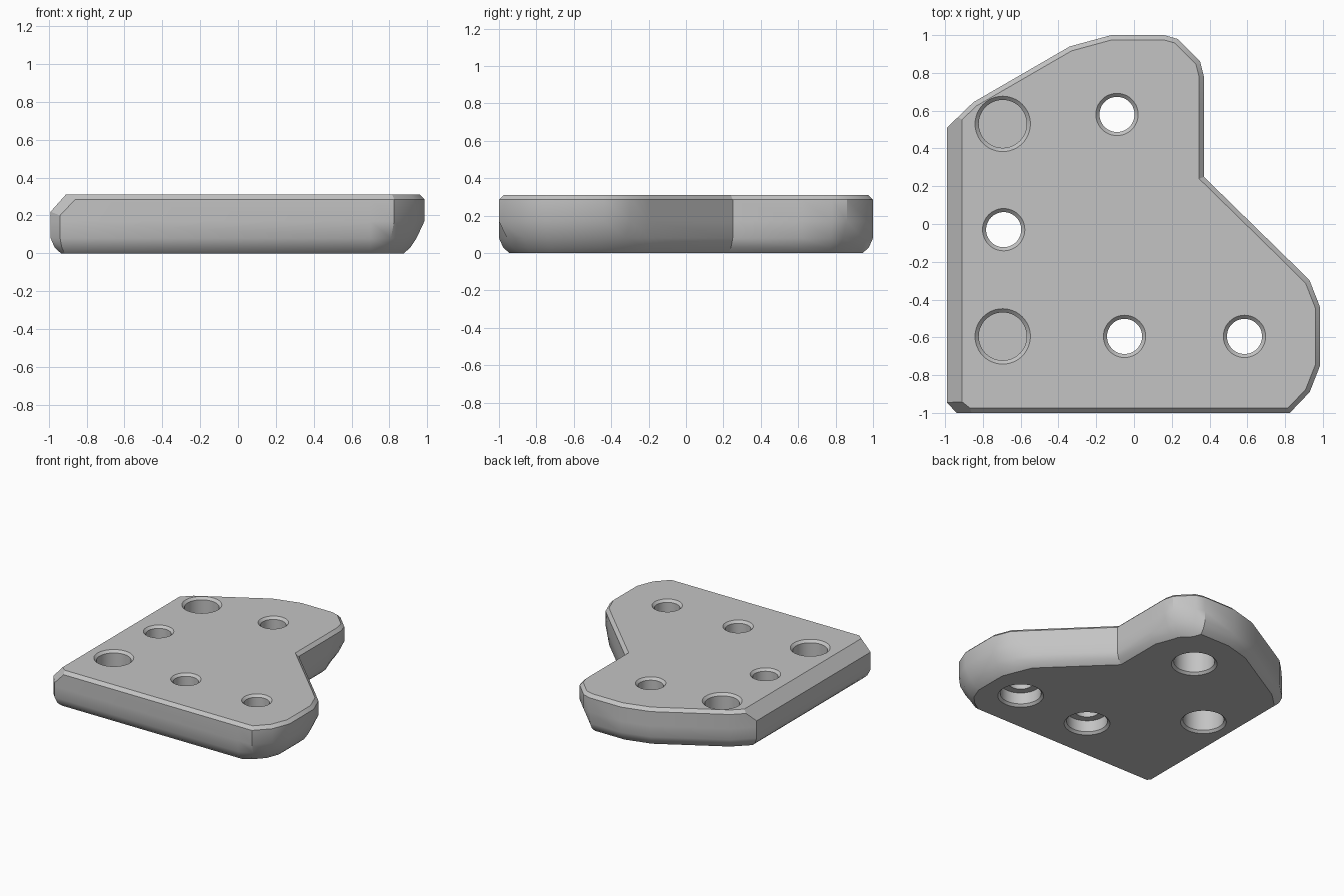
import bpy, bmesh, math
from mathutils import Vector

cube = bpy.data.objects.get("Cube")
if cube:
    bpy.data.objects.remove(cube, do_unlink=True)

grey = bpy.data.materials.new("plain grey")
grey.use_nodes = True
colour = (0.55, 0.55, 0.55, 1)
grey.diffuse_color = colour
grey.node_tree.nodes["Principled BSDF"].inputs["Base Color"].default_value = colour


def make_object(name, bm):
    bmesh.ops.recalc_face_normals(bm, faces=bm.faces)
    mesh = bpy.data.meshes.new(name)
    bm.to_mesh(mesh)
    bm.free()
    mesh.materials.append(grey)
    obj = bpy.data.objects.new(name, mesh)
    bpy.context.collection.objects.link(obj)
    return obj


def skin(bm, loops):
    """Bridge stacked loops of equal length and cap both ends."""
    rings = [[bm.verts.new(p) for p in loop] for loop in loops]
    n = len(rings[0])
    for a, b in zip(rings, rings[1:]):
        for i in range(n):
            j = (i + 1) % n
            bm.faces.new((a[i], a[j], b[j], b[i]))
    bm.faces.new(rings[0])
    bm.faces.new(rings[-1])


# Plate outline, clockwise: x, y, and whether the lower edge is strongly rounded
outline = [(-.99, .51, 0), (-.85, .645, 0), (-.34, .94, 0), (-.12, 1, 0), (.16, 1, 0),
           (.23, .98, 1), (.35, .86, 1), (.37, .78, 1), (.37, .62, 0), (.37, .25, 0),
           (.82, -.19, 0), (.93, -.30, 1), (.985, -.44, 1), (.985, -.75, 1),
           (.93, -.89, 1), (.825, -1, 1), (.70, -1, 0), (-.94, -1, 0), (-.99, -.945, 0)]
# Edge profile: height, normal inset, strong inset
levels = [(0, .055, .11), (.03, .022, .075), (.08, 0, .042), (.17, 0, 0),
          (.285, 0, 0), (.31, .025, .025)]

points = [Vector(p[:2]) for p in outline]
miters = []
for i, p in enumerate(points):
    d1 = (p - points[i - 1]).normalized()
    d2 = (points[(i + 1) % len(points)] - p).normalized()
    n1, n2 = Vector((d1.y, -d1.x)), Vector((d2.y, -d2.x))
    miters.append((n1 + n2) / (1 + n1.dot(n2)))

bm = bmesh.new()
skin(bm, [[(*(p + m * (strong if o[2] else soft)), z)
           for p, m, o in zip(points, miters, outline)]
          for z, soft, strong in levels])


def slice_off(a, b, c):
    """Cut away the outer side of the plane through three points."""
    a, b, c = Vector(a), Vector(b), Vector(c)
    normal = (b - a).cross(c - a).normalized()
    if normal.z < 0:
        normal.negate()
    bmesh.ops.bisect_plane(bm, geom=bm.verts[:] + bm.edges[:] + bm.faces[:],
                           plane_co=a, plane_no=normal, clear_outer=True)
    bmesh.ops.holes_fill(bm, edges=[e for e in bm.edges if e.is_boundary])


# Wide bevel along the side and its small front corner
slice_off((-.99, 0, .22), (-.99, 1, .22), (-.91, 0, .31))
slice_off((-.94, -1, .2), (-.86, -1, .285), (-.99, -.945, .22))
plate = make_object("mounting_plate", bm)


# Hole cutters turned from radius and height profiles
def turned(bm, x, y, profile, sides=48):
    skin(bm, [[(x + r * math.cos(math.tau * i / sides),
                y + r * math.sin(math.tau * i / sides), z) for i in range(sides)]
              for r, z in profile])


bm = bmesh.new()
for x, y, depth in ((-.09, .58, .2), (-.69, -.03, .2), (-.05, -.595, .11), (.585, -.595, .11)):
    turned(bm, x, y, [(.178, -.01), (.15, .018), (.15, depth), (.093, depth),
                      (.093, .291), (.122, .32)])
for y in (.53, -.595):
    turned(bm, -.695, y, [(.127, .11), (.127, .291), (.157, .32)])
cutter = make_object("hole_cutter", bm)
cutter.hide_render = True

cut = plate.modifiers.new("holes", "BOOLEAN")
cut.operation = "DIFFERENCE"
cut.solver = "EXACT"
cut.object = cutter
bpy.ops.object.select_all(action="DESELECT")
plate.select_set(True)
bpy.context.view_layer.objects.active = plate
bpy.ops.object.modifier_apply(modifier=cut.name)
bpy.data.objects.remove(cutter, do_unlink=True)
bpy.ops.object.shade_smooth_by_angle(angle=math.radians(30))
